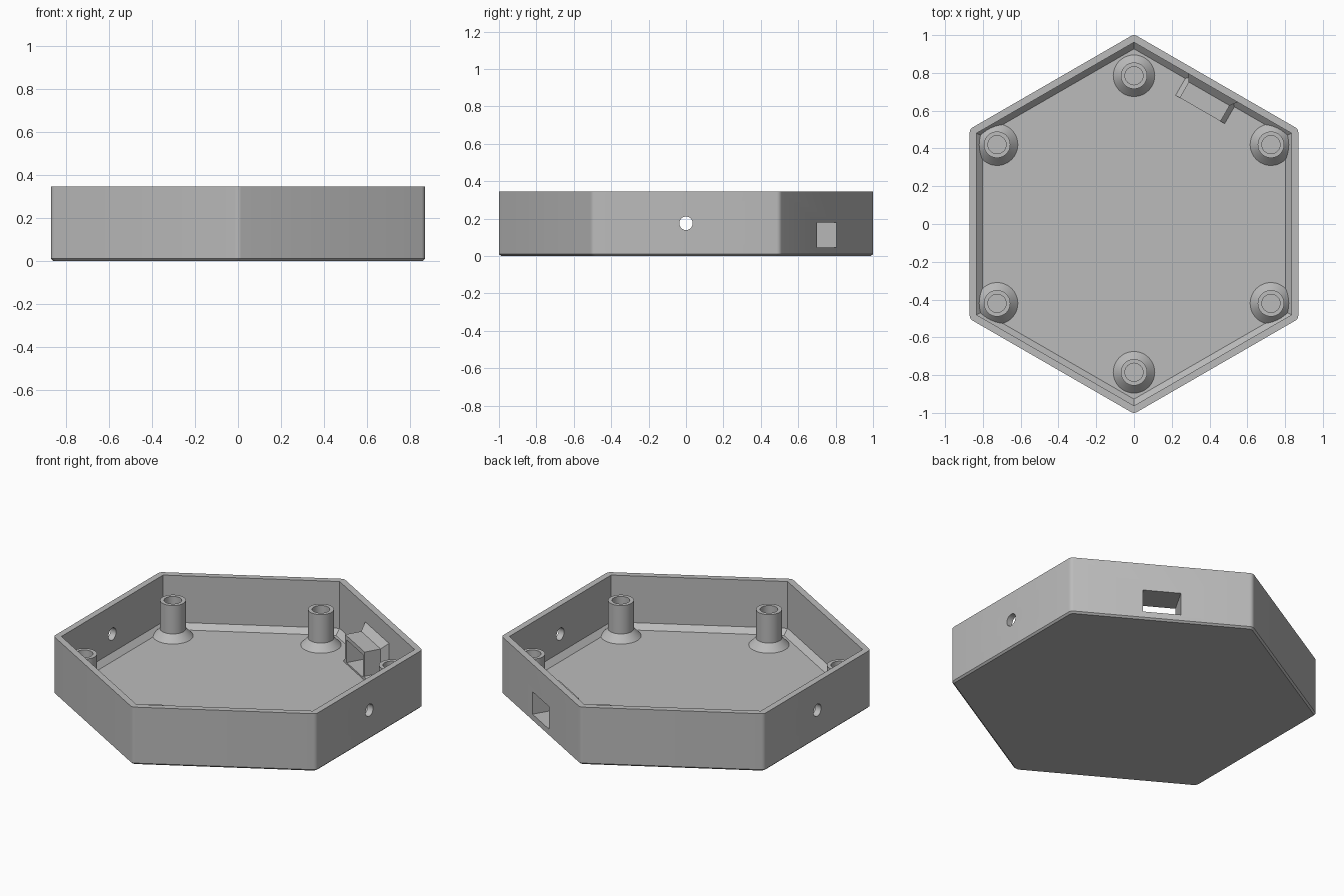
import bpy, bmesh, math
from mathutils import Matrix

if "Cube" in bpy.data.objects:
    bpy.data.objects.remove(bpy.data.objects["Cube"])

APOTHEM, HEIGHT, FLOOR = 0.87, 0.345, 0.035
INNER = 0.833

grey = bpy.data.materials.new("plain grey")
grey.diffuse_color = (0.5, 0.5, 0.5, 1)
grey.use_nodes = True
grey.node_tree.nodes["Principled BSDF"].inputs["Base Color"].default_value = grey.diffuse_color


def finish(name, bm, matrix=None):
    bmesh.ops.recalc_face_normals(bm, faces=bm.faces)
    mesh = bpy.data.meshes.new(name)
    bm.to_mesh(mesh)
    bm.free()
    if matrix:
        mesh.transform(matrix)
    mesh.materials.append(grey)
    obj = bpy.data.objects.new(name, mesh)
    bpy.context.collection.objects.link(obj)
    return obj


def loft(name, rings, matrix=None, caps=True):
    """Skin a list of equally long point rings."""
    bm = bmesh.new()
    loops = [[bm.verts.new(p) for p in ring] for ring in rings]
    n = len(loops[0])
    for a, b in zip(loops, loops[1:]):
        for i in range(n):
            j = (i + 1) % n
            bm.faces.new((a[i], a[j], b[j], b[i]))
    if caps:
        bm.faces.new(loops[0])
        bm.faces.new(loops[-1])
    return finish(name, bm, matrix)


def hexagon(apothem, z, radius=0.0, steps=4):
    """Hexagon pointing along y, with optional rounded corners."""
    pts = []
    for k in range(6):
        mid = math.radians(30 + 60 * k)
        c = (apothem - radius) / math.cos(math.pi / 6)
        cx, cy = c * math.cos(mid), c * math.sin(mid)
        for s in range(steps + 1 if radius else 1):
            a = mid + math.radians(-30 + 60 * s / steps)
            pts.append((cx + radius * math.cos(a), cy + radius * math.sin(a), z))
    return pts


def circle(r, z, n=48):
    return [(r * math.cos(2 * math.pi * i / n), r * math.sin(2 * math.pi * i / n), z)
            for i in range(n)]


def rect(n, t, z0, z1):
    """Rectangle at distance n from the centre, t to each side."""
    return [(n, -t, z0), (n, t, z0), (n, t, z1), (n, -t, z1)]


def boolean(obj, other, operation):
    mod = obj.modifiers.new(operation, 'BOOLEAN')
    mod.operation, mod.solver, mod.object = operation, 'EXACT', other
    bpy.context.view_layer.objects.active = obj
    bpy.ops.object.modifier_apply(modifier=mod.name)


def smooth(obj):
    bpy.ops.object.select_all(action='DESELECT')
    obj.select_set(True)
    bpy.context.view_layer.objects.active = obj
    bpy.ops.object.shade_smooth_by_angle(angle=math.radians(25))


# Case: rounded hexagon with a chamfered foot, hollowed by a chamfered cavity
case = loft("case", [hexagon(APOTHEM - 0.01, 0, 0.03), hexagon(APOTHEM, 0.01, 0.03),
                     hexagon(APOTHEM, HEIGHT, 0.03)])
cavity = loft("cavity_cutter", [hexagon(0.803, FLOOR), hexagon(INNER, FLOOR + 0.03),
                                hexagon(INNER, HEIGHT + 0.1)])
boolean(case, cavity, 'DIFFERENCE')

# Cable hole through both side walls
side_hole = loft("side_hole_cutter", [circle(0.036, -1.2), circle(0.036, 1.2)],
                 Matrix.Translation((0, 0, 0.175)) @ Matrix.Rotation(math.pi / 2, 4, 'Y'))
boolean(case, side_hole, 'DIFFERENCE')

# Port housing on the back right wall: flared at the floor and at the wall
turn = Matrix.Rotation(math.radians(60), 4, 'Z')
outline = [(-0.15, 0.03), (0.15, 0.03), (0.15, FLOOR), (0.125, 0.06),
           (0.125, 0.205), (-0.125, 0.205), (-0.125, 0.06), (-0.15, FLOOR)]
housing = loft("port_housing", [[(n, t, z) for t, z in outline] for n in (0.70, 0.85)], turn)
flare = loft("port_flare", [rect(0.795, 0.124, 0.031, 0.204), rect(0.85, 0.165, 0.031, 0.26)], turn)
boolean(housing, flare, 'UNION')
port = loft("port_cutter", [rect(0.6, 0.105, 0.045, 0.18), rect(1.0, 0.105, 0.045, 0.18)], turn)
boolean(case, housing, 'UNION')
boolean(case, port, 'DIFFERENCE')
for helper in (cavity, side_hole, housing, flare, port):
    bpy.data.objects.remove(helper)
smooth(case)

# Screw posts: flared foot, straight tube and bore down to the floor
profile = [(0.11, FLOOR - 0.001), (0.11, FLOOR), (0.07, FLOOR + 0.042), (0.07, 0.247),
           (0.048, 0.247), (0.048, FLOOR - 0.001)]
spots = [(0, 0.785), (0, -0.785)] + [(sx * 0.725, sy * 0.42) for sx in (1, -1) for sy in (1, -1)]
for i, (x, y) in enumerate(spots):
    post = loft(f"screw_post_{i + 1}", [circle(r, z) for r, z in profile],
                Matrix.Translation((x, y, 0)), caps=False)
    smooth(post)
